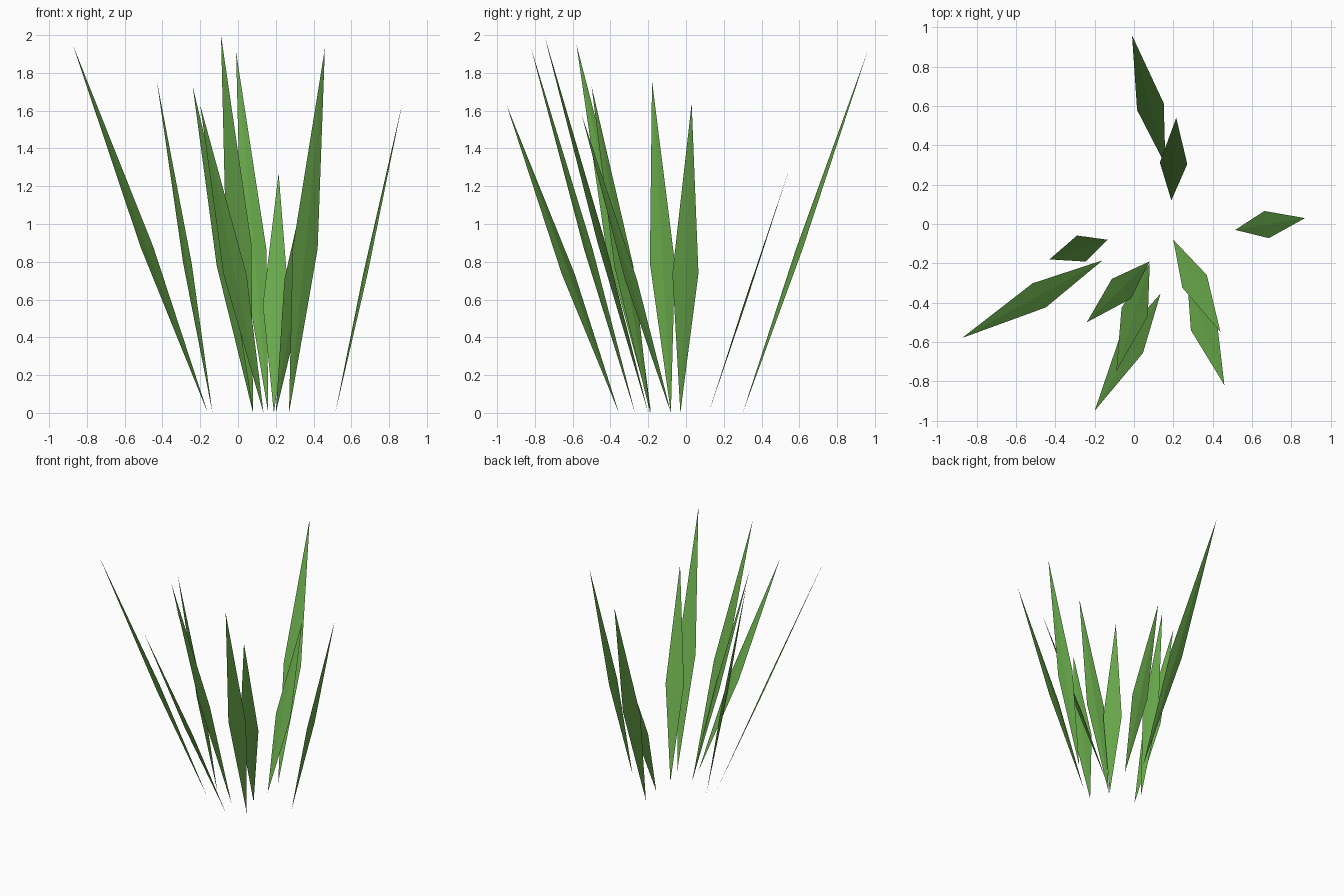
import bpy, bmesh
from mathutils import Vector

cube = bpy.data.objects.get("Cube")
if cube:
    bpy.data.objects.remove(cube, do_unlink=True)

# Leaf colour
green = bpy.data.materials.new("leaf_green")
green.use_nodes = True
colour = (0.14, 0.40, 0.07, 1)
green.diffuse_color = colour
bsdf = next(n for n in green.node_tree.nodes if n.type == 'BSDF_PRINCIPLED')
bsdf.inputs["Base Color"].default_value = colour
bsdf.inputs["Roughness"].default_value = 0.8

HALF_WIDTH = 0.07
HALF_THICK = 0.005
WIDEST = 0.45  # fraction of the length where a blade is widest


def blade(name, base, tip):
    """Thin pointed leaf with a shallow ridge on both faces."""
    base, tip = Vector((*base, 0)), Vector(tip)
    lean = tip - base
    side = lean.cross(Vector((0, 0, 1))).normalized()
    out = side.cross(lean).normalized()
    mid = base.lerp(tip, WIDEST)
    bm = bmesh.new()
    ring = [bm.verts.new(mid + d) for d in (side * HALF_WIDTH, out * HALF_THICK,
                                            -side * HALF_WIDTH, -out * HALF_THICK)]
    ends = [bm.verts.new(base), bm.verts.new(tip)]
    for i in range(4):
        for end in ends:
            bm.faces.new((ring[i], ring[(i + 1) % 4], end))
    bmesh.ops.recalc_face_normals(bm, faces=bm.faces)
    mesh = bpy.data.meshes.new(name)
    bm.to_mesh(mesh)
    bm.free()
    mesh.materials.append(green)
    obj = bpy.data.objects.new(name, mesh)
    bpy.context.collection.objects.link(obj)


# Each blade: name, root on the ground, tip
blades = [
    ("back_tall_blade", (0.16, 0.30), (-0.01, 0.96, 1.91)),
    ("back_short_blade", (0.19, 0.12), (0.215, 0.54, 1.27)),
    ("left_blade", (0.515, -0.03), (0.87, 0.03, 1.64)),
    ("right_inner_blade", (-0.135, -0.08), (-0.43, -0.18, 1.76)),
    ("right_outer_blade", (-0.16, -0.185), (-0.875, -0.58, 1.95)),
    ("front_right_blade", (0.08, -0.19), (-0.24, -0.50, 1.73)),
    ("front_low_blade", (0.135, -0.355), (-0.20, -0.95, 1.63)),
    ("front_tall_blade", (0.08, -0.20), (-0.09, -0.75, 2.0)),
    ("front_left_inner_blade", (0.20, -0.08), (0.44, -0.55, 1.57)),
    ("front_left_outer_blade", (0.27, -0.27), (0.46, -0.82, 1.93)),
]
for spec in blades:
    blade(*spec)
